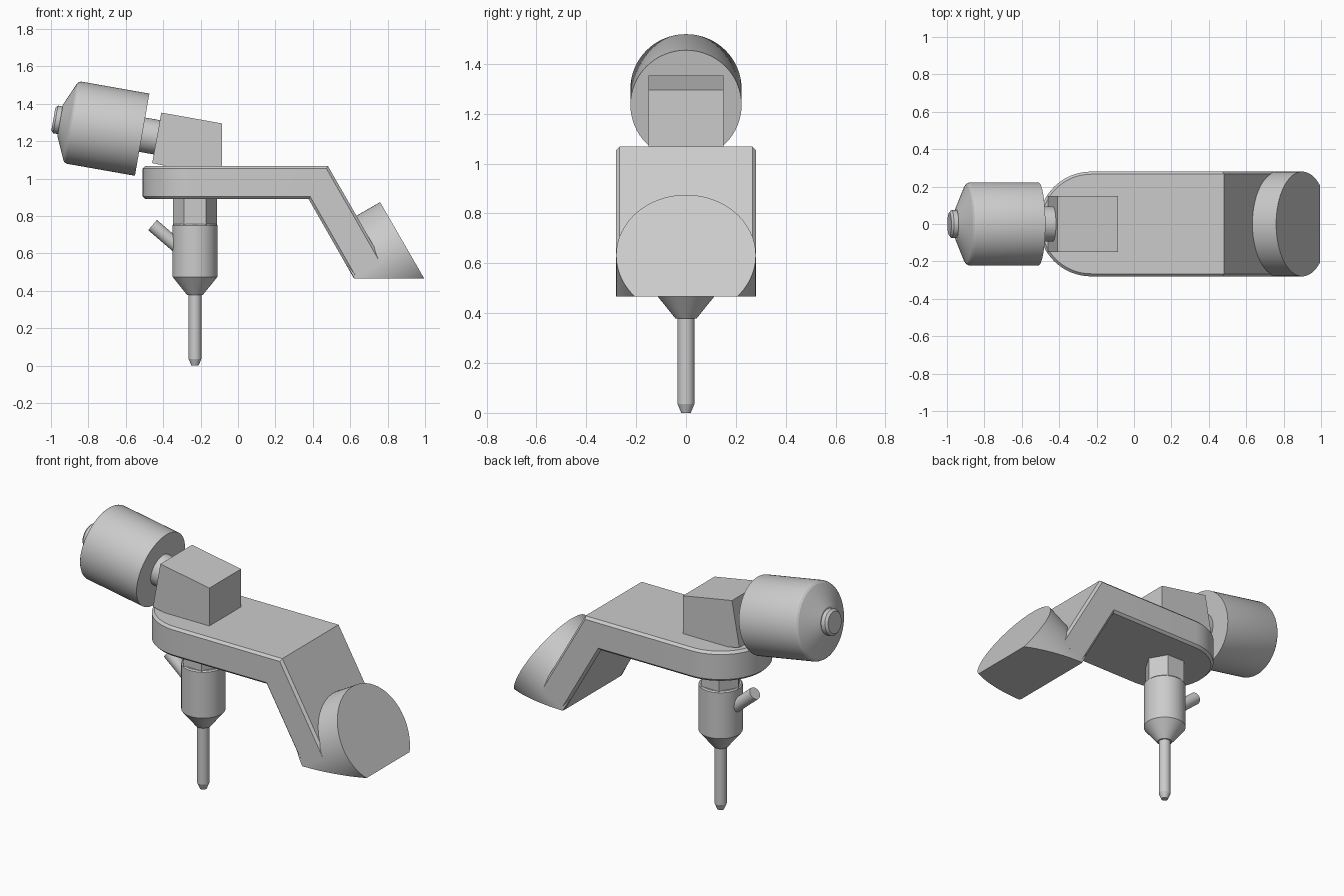
import bpy, bmesh
from math import sin, cos, pi, radians
from mathutils import Vector

if "Cube" in bpy.data.objects:
    bpy.data.objects.remove(bpy.data.objects["Cube"])

grey = bpy.data.materials.new("light_grey")
grey.diffuse_color = (0.6, 0.6, 0.6, 1)
grey.use_nodes = True
grey.node_tree.nodes["Principled BSDF"].inputs["Base Color"].default_value = grey.diffuse_color


def finish(name, bm):
    bmesh.ops.recalc_face_normals(bm, faces=bm.faces)
    mesh = bpy.data.meshes.new(name)
    bm.to_mesh(mesh)
    bm.free()
    mesh.materials.append(grey)
    obj = bpy.data.objects.new(name, mesh)
    bpy.context.collection.objects.link(obj)
    bpy.ops.object.select_all(action='DESELECT')
    obj.select_set(True)
    bpy.context.view_layer.objects.active = obj
    bpy.ops.object.shade_smooth_by_angle(angle=radians(20))
    return obj


def lathe(name, profile, origin, axis, sides=64, floor=None):
    """Turn (distance, radius) points around an axis lying in the xz plane."""
    origin, axis = Vector(origin), Vector(axis).normalized()
    u = Vector((0, 1, 0))
    v = axis.cross(u)
    bm = bmesh.new()
    rings = []
    for s, r in profile:
        rings.append([bm.verts.new(origin + axis * s + (u * sin(a) + v * cos(a)) * r)
                      for a in (2 * pi * i / sides for i in range(sides))])
    for a, b in zip(rings, rings[1:]):
        for i in range(sides):
            j = (i + 1) % sides
            bm.faces.new((a[i], a[j], b[j], b[i]))
    bm.faces.new(rings[0])
    bm.faces.new(rings[-1])
    if floor is not None:   # trim flat at a given height
        res = bmesh.ops.bisect_plane(bm, geom=bm.verts[:] + bm.edges[:] + bm.faces[:],
                                     plane_co=(0, 0, floor), plane_no=(0, 0, -1),
                                     clear_outer=True)
        cut = [e for e in res['geom_cut'] if isinstance(e, bmesh.types.BMEdge)]
        bmesh.ops.holes_fill(bm, edges=cut, sides=0)
    return finish(name, bm)


# Bent arm: rounded slab with chamfered rims and a leg sloping down at 60 degrees
Z0, Z1, W, C, N = 0.89, 1.068, 0.28, 0.014, 32
bm = bmesh.new()
loops = []
for h, inset in ((Z0, C), (Z0 + C, 0), (Z1 - C, 0), (Z1, C)):
    w, t = W - inset, h - Z0
    pts = [(-0.23 - w * sin(a), w * cos(a), h) for a in (pi * i / N for i in range(N + 1))]
    bend = 0.378 + t * 0.577
    end = (0.62 + t * 0.866, 0.466 + t * 0.5)
    pts += [(bend, -w, h), (end[0], -w, end[1]), (end[0], w, end[1]), (bend, w, h)]
    loops.append([bm.verts.new(p) for p in pts])
for a, b in zip(loops, loops[1:]):
    for i in range(len(a)):
        j = (i + 1) % len(a)
        bm.faces.new((a[i], a[j], b[j], b[i]))
for lp in (loops[0], loops[-1]):
    bm.faces.new(lp[:N + 2] + [lp[-1]])
    bm.faces.new(lp[-4:])
finish("bent_arm", bm)

# Round mounting boss at the end of the leg, trimmed flat underneath
lathe("mounting_boss", [(0, 0.28), (0.323, 0.28)], (0.62, 0, 0.4705), (0.866, 0, 0.5),
      96, floor=0.466)

# Motor block on top of the arm
bm = bmesh.new()
side = [(-0.41, 1.353), (-0.085, 1.295), (-0.085, 1.06), (-0.37, 1.065), (-0.459, 1.083)]
left, right = ([bm.verts.new((x, y, z)) for x, z in side] for y in (-0.15, 0.15))
bm.faces.new(left)
bm.faces.new(right)
for i in range(5):
    j = (i + 1) % 5
    bm.faces.new((left[i], left[j], right[j], right[i]))
finish("motor_block", bm)

# Motor, its end knob and shaft share one tilted axis
tilt = (-cos(radians(10)), 0, sin(radians(10)))
base = (-0.5125, 0, 1.235)
lathe("motor_body", [(0, 0.223), (0.37, 0.223), (0.381, 0.219), (0.39, 0.21), (0.445, 0.085)],
      base, tilt)
lathe("motor_knob", [(0.43, 0.075), (0.47, 0.075), (0.482, 0.062)], base, tilt, 48)
lathe("motor_shaft", [(-0.12, 0.093), (0.01, 0.093)], base, tilt, 48)

# Nozzle assembly hanging under the arm
foot, up = (-0.23, 0, 0), (0, 0, 1)
lathe("needle", [(0, 0.019), (0.036, 0.034), (0.39, 0.034)], foot, up, 48)
lathe("nozzle_body", [(0.378, 0.042), (0.475, 0.12), (0.75, 0.12), (0.757, 0.113)], foot, up)
hexagon = lathe("hex_neck", [(0.75, 0.118), (0.9, 0.118)], foot, up, 6)

# Slanted side spout
lathe("side_spout", [(0, 0.036), (0.2, 0.036)], (-0.457, 0, 0.752), (0.76, 0, -0.65), 32)
